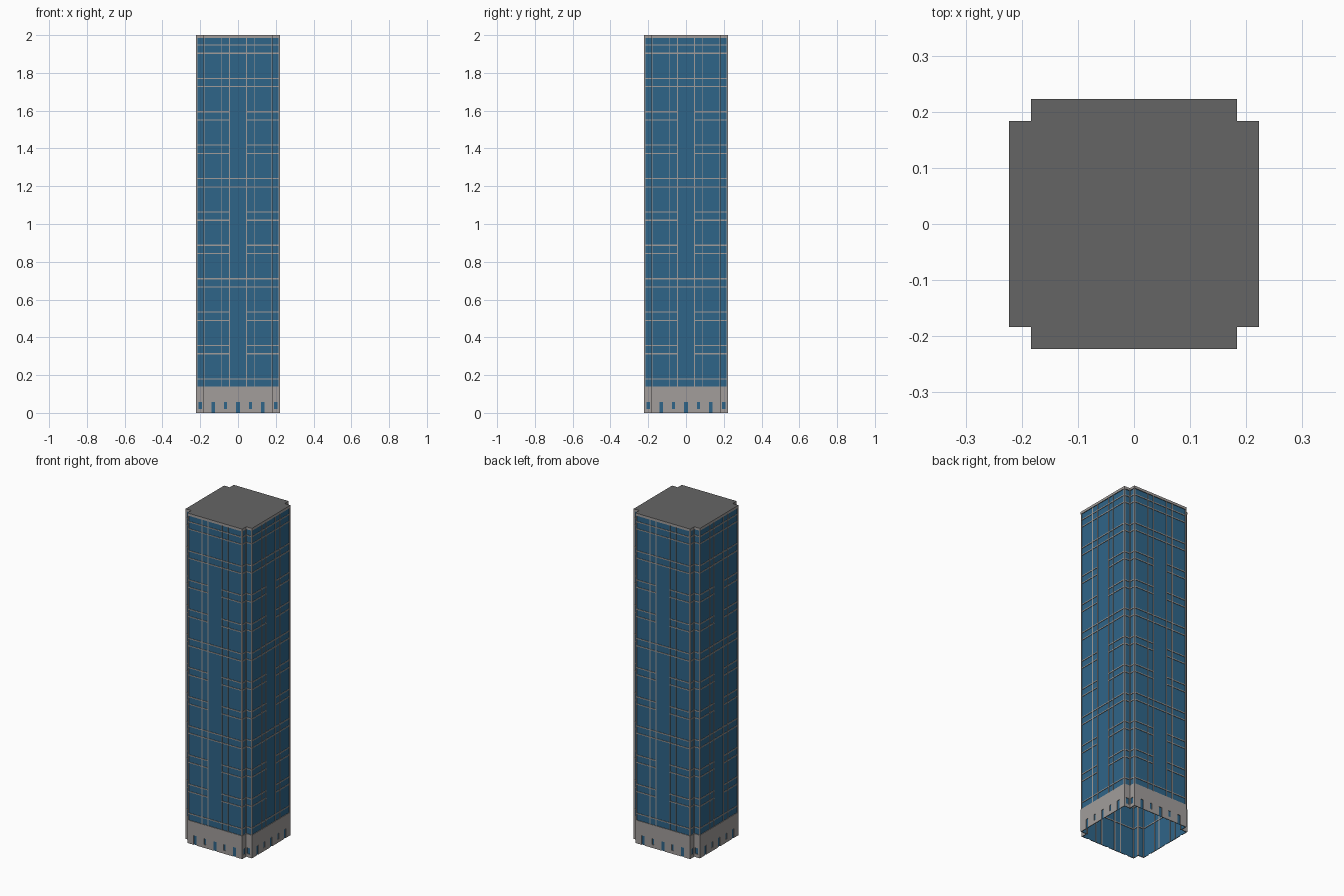
import bpy, bmesh, math
from mathutils import Matrix

if "Cube" in bpy.data.objects:
    bpy.data.objects.remove(bpy.data.objects["Cube"])

W, N = 0.2185, 0.180      # glass half width, half width of the main face (notched corners)
SKIN = 0.004              # cladding stands this far in front of the glass
TOP = 1.985


def material(name, rgb):
    m = bpy.data.materials.new(name)
    m.diffuse_color = (*rgb, 1)
    m.use_nodes = True
    m.node_tree.nodes["Principled BSDF"].inputs["Base Color"].default_value = m.diffuse_color
    return m


stone = material("warm grey stone", (0.36, 0.34, 0.33))
glass = material("blue glass", (0.028, 0.13, 0.25))
roof_grey = material("dark grey roof", (0.13, 0.13, 0.13))


def finish(bm, name, mats):
    me = bpy.data.meshes.new(name)
    bm.to_mesh(me)
    bm.free()
    for m in mats:
        me.materials.append(m)
    ob = bpy.data.objects.new(name, me)
    bpy.context.collection.objects.link(ob)
    return ob


def four_sides(bm):
    """Repeat the front geometry around all four sides."""
    geom = bm.verts[:] + bm.edges[:] + bm.faces[:]
    for i in (1, 2, 3):
        new = bmesh.ops.duplicate(bm, geom=geom)["geom"]
        bmesh.ops.rotate(bm, verts=[v for v in new if isinstance(v, bmesh.types.BMVert)],
                         matrix=Matrix.Rotation(i * math.pi / 2, 3, 'Z'))


def box(bm, x0, x1, y0, y1, z0, z1):
    m = Matrix.Translation(((x0 + x1) / 2, (y0 + y1) / 2, (z0 + z1) / 2)) @ \
        Matrix.Diagonal((x1 - x0, y1 - y0, z1 - z0, 1))
    bmesh.ops.create_cube(bm, size=1, matrix=m)


def wall(bm, y, x0, x1, zs, holes=()):
    """Front-facing wall split into cells, leaving out the openings (x, half width, z0, z1)."""
    xs = sorted({x0, x1} | {h[0] + s * h[1] for h in holes for s in (-1, 1)})
    for a, b in zip(xs, xs[1:]):
        for c, d in zip(zs, zs[1:]):
            mx, mz = (a + b) / 2, (c + d) / 2
            if any(abs(mx - h[0]) < h[1] and h[2] < mz < h[3] for h in holes):
                continue
            bm.faces.new([bm.verts.new(p) for p in
                          ((a, y, c), (b, y, c), (b, y, d), (a, y, d))])


def shell(w, n, zs, face_holes=(), notch_holes=()):
    """Notched-square wall ring, open at top and bottom."""
    bm = bmesh.new()
    wall(bm, -w, -n, n, zs, face_holes)
    wall(bm, -n, n, w, zs, [h for h in notch_holes if h[0] > 0])
    wall(bm, -n, -w, -n, zs, [h for h in notch_holes if h[0] < 0])
    four_sides(bm)
    bmesh.ops.remove_doubles(bm, verts=bm.verts[:], dist=0.0002)
    return bm


# Glass tower walls
finish(shell(W, N, [0, TOP]), "glass_walls", [glass])

# Stone base with door and window openings over the glass
doors = [(x, 0.010, 0, 0.057) for x in (-0.131, 0, 0.131)]
windows = [(x, 0.007, 0.02, 0.057) for x in (-0.066, 0.066)]
notch_windows = [(x, 0.010, 0.02, 0.057) for x in (-0.2, 0.2)]
base = finish(shell(W + SKIN, N + SKIN, [0, 0.02, 0.057, 0.14], doors + windows, notch_windows),
              "stone_base", [stone])
sol = base.modifiers.new("thickness", 'SOLIDIFY')
sol.thickness = SKIN * 0.9
sol.offset = -1

# Vertical mullions and corner posts
bm = bmesh.new()
for s in (-1, 1):
    for x in (0.046, 0.086):
        box(bm, s * x - 0.0025, s * x + 0.0025, -W - 0.003, -W + 0.003, 0, TOP)
    box(bm, s * N - 0.0035, s * N + 0.0035, -W - 0.0035, -W + 0.0035, 0, TOP)
box(bm, N - 0.0035, N + 0.0035, -N - 0.0035, -N + 0.0035, 0, TOP)
four_sides(bm)
finish(bm, "vertical_mullions", [stone])

# Paired horizontal bands, crossing the centre bay on every third floor
bm = bmesh.new()
for k in range(11):
    for z in (0.136 + 0.1768 * k, 0.180 + 0.1768 * k):
        if z < 0.15:
            continue
        spans = [(-N, N)] if k % 3 == 0 or k == 10 else [(-N, -0.046), (0.046, N)]
        for a, b in spans:
            box(bm, a, b, -W - 0.003, -W + 0.003, z - 0.003, z + 0.003)
        for a, b in ((-W, -N), (N, W)):
            box(bm, a, b, -N - 0.003, -N + 0.003, z - 0.003, z + 0.003)
four_sides(bm)
finish(bm, "horizontal_bands", [stone])

# Roof slab: dark top, stone edge
w, n = W + SKIN, N + SKIN
quarter = [(-n, -w), (n, -w), (n, -n)]
bm = bmesh.new()
outline = []
for i in range(4):
    rot = Matrix.Rotation(i * math.pi / 2, 3, 'Z')
    outline += [bm.verts.new(rot @ Matrix.Translation((x, y, TOP)).translation) for x, y in quarter]
cap = bm.faces.new(outline)
new = bmesh.ops.extrude_face_region(bm, geom=[cap])["geom"]
bmesh.ops.translate(bm, vec=(0, 0, 2 - TOP), verts=[v for v in new if isinstance(v, bmesh.types.BMVert)])
bmesh.ops.recalc_face_normals(bm, faces=bm.faces[:])
for f in bm.faces:
    f.material_index = 0 if abs(f.normal.z) > 0.5 else 1
finish(bm, "roof_slab", [roof_grey, stone])
